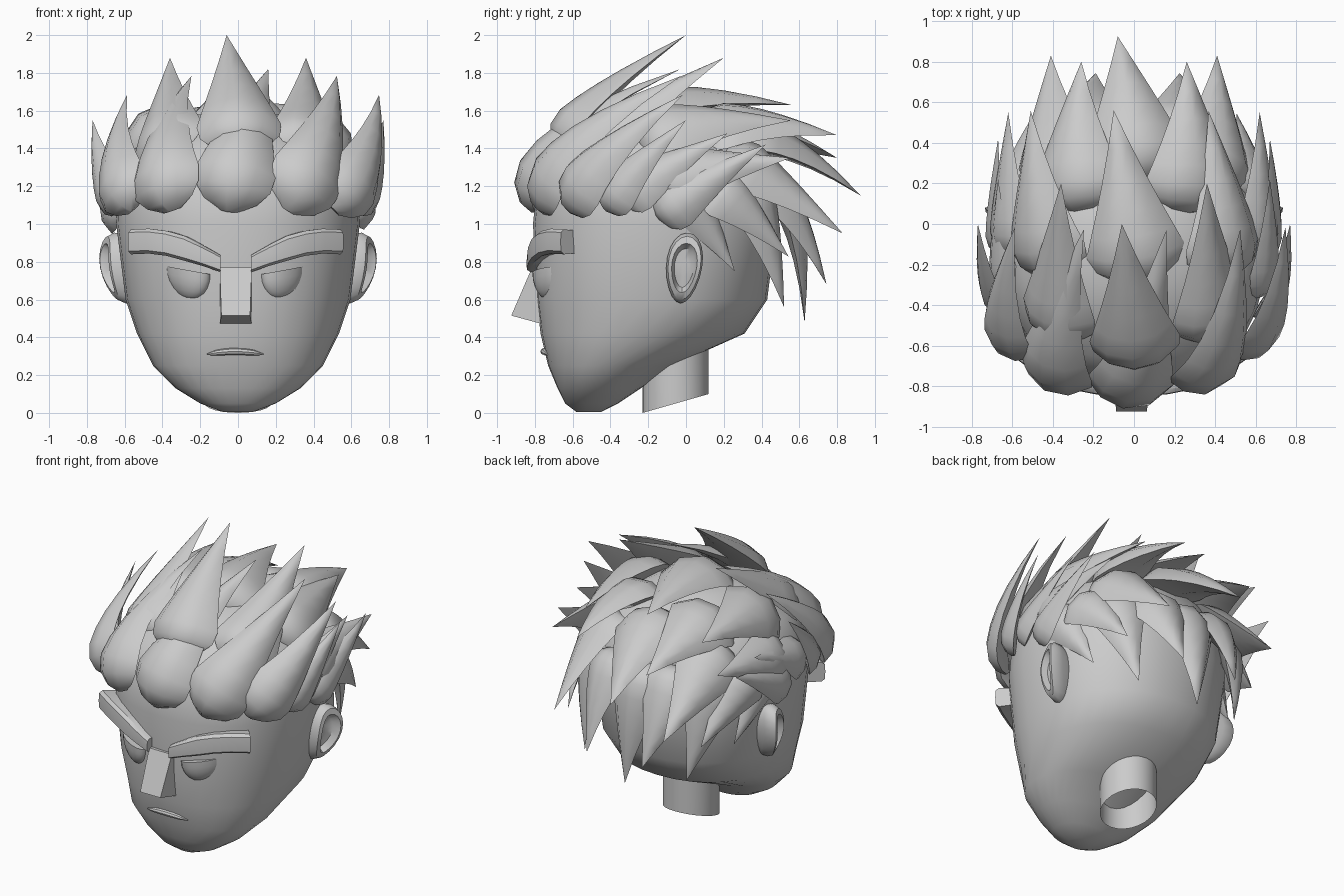
import bpy, bmesh, math
from mathutils import Vector as V

if "Cube" in bpy.data.objects:
    bpy.data.objects.remove(bpy.data.objects["Cube"])

CENTER = V((0, -0.12, 0.9))


def circle(n):
    return [(math.cos(2 * math.pi * i / n), math.sin(2 * math.pi * i / n)) for i in range(n)]


def loft(name, rings, angle=40, caps=True):
    """Skin a list of equally sized closed rings."""
    bm = bmesh.new()
    vs = [[bm.verts.new(p) for p in r] for r in rings]
    n = len(rings[0])
    for a, b in zip(vs, vs[1:]):
        for i in range(n):
            j = (i + 1) % n
            bm.faces.new((a[i], a[j], b[j], b[i]))
    if caps:
        bm.faces.new(vs[0])
        bm.faces.new(vs[-1])
    bmesh.ops.remove_doubles(bm, verts=bm.verts, dist=0.0005)
    bmesh.ops.recalc_face_normals(bm, faces=bm.faces)
    me = bpy.data.meshes.new(name)
    bm.to_mesh(me)
    bm.free()
    ob = bpy.data.objects.new(name, me)
    bpy.context.collection.objects.link(ob)
    bpy.ops.object.select_all(action='DESELECT')
    ob.select_set(True)
    bpy.context.view_layer.objects.active = ob
    bpy.ops.object.shade_smooth_by_angle(angle=math.radians(angle))
    return ob


# Head: horizontal oval slices (z, front y, back y, half width)
slices = [(.005, -.58, -.45, .08), (.05, -.64, -.36, .2), (.13, -.68, -.24, .33),
          (.25, -.73, -.07, .45), (.42, -.77, .31, .535), (.6, -.79, .43, .595),
          (1, -.81, .48, .645), (1.2, -.79, .47, .635), (1.4, -.68, .38, .55), (1.58, -.35, .1, .25)]
loft("head", [[V((w * math.copysign(abs(c) ** .9, c),
                  (f + b) / 2 + (b - f) / 2 * math.copysign(abs(s) ** .9, s), z))
               for c, s in circle(32)] for z, f, b, w in slices])

# Neck: open tube with a slanted lower end
loft("neck", [[V((.175 * c, -.055 + .175 * s, z + .05 * s)) for c, s in circle(24)]
              for z in (.05, .36)], caps=False)

# Nose: wedge
loft("nose", [[V((s * w - .012, y, z)) for w, y, z in
               ((.085, -.74, .77), (.085, -.815, .77), (.076, -.925, .515), (.085, -.76, .47))]
              for s in (-1, 1)], 20)

# Mouth: thin tapered strip
rings = []
for i in range(7):
    u = i / 3 - 1
    r = .004 + .017 * (1 - u * u) ** .5
    rings.append([V((-.015 + .15 * u, -.75 + .015 * u * u - r * c, .325 - .015 * u * u + r * .9 * q))
                  for c, q in circle(8)])
loft("mouth", rings)

BAR = [(-1, -.9), (.6, -1), (.95, -.75), (1, 0), (.95, .75), (.6, 1), (-1, .9)]
for side, s in (("left", -1), ("right", 1)):
    # Brows: thick bars arching up and wrapping round the forehead
    rings = []
    for i in range(6):
        u = i / 5
        x, y, z = .08 + .45 * u, -.785 + .165 * u ** 2.2, .79 + .12 * math.sin(u * 1.85)
        h, turn = .045 + .021 * min(1, 2.5 * u), s * .75 * u
        rings.append([V((s * x - .012 + .06 * a * math.sin(turn), y - .06 * a * math.cos(turn), z + h * b))
                      for a, b in BAR])
    loft(side + "_brow", rings, 35)

    # Eyes: flattened half balls under a slanted lid line
    rings = []
    for k in range(7):
        r, dz = math.cos(math.pi * k / 12), -math.sin(math.pi * k / 12)
        rings.append([V((s * (.25 + .12 * r * c) - .012, -.715 + .085 * r * q + .05 * r * c,
                         .755 + .155 * dz + .022 * r * c)) for c, q in circle(20)])
    loft(side + "_eye", rings)

    # Ears: raised rim around a hollow
    rings = []
    for size, x in ((.8, .55), (.98, .61), (1, .665), (.9, .7), (.7, .705), (.55, .66), (.25, .65)):
        ring = []
        for c, q in circle(20):
            y = .095 * c * size * (1 + .15 * q)
            ring.append(V((s * (x + .35 * y + .03 * q * size - .04 * q * q * size),
                           -.01 + y + .018 * q * size, .767 + .187 * q * size)))
        rings.append(ring)
    loft(side + "_ear", rings)

LOCK = [(-1, 0), (-.65, .65), (-.08, 1), (.55, .75), (1, 0), (0, -.3)]


def lock(name, root, tip, width, bow):
    """Leaf-shaped hair lock: swells outward near the root, then runs straight to a sharp point."""
    bend = root.lerp(tip, .24)
    ctrl = bend + (bend - CENTER).normalized() * bow * (tip - root).length
    rings = []
    for i in range(9):
        t = (i / 8) ** 1.3
        k = .25 + .75 * math.sin(t / .25 * math.pi / 2) ** .7 if t < .25 else 1 - ((t - .25) / .75) ** 1.15
        p = root * (1 - t) ** 2 + ctrl * 2 * t * (1 - t) + tip * t * t
        tan = ((ctrl - root) * (1 - t) + (tip - ctrl) * t).normalized()
        across = tan.cross(p - CENTER).normalized()
        out = across.cross(tan)
        rings.append([p + across * (a * k * width / 2) + out * (b * k * width * .3) for a, b in LOCK])
    loft(name, rings, 42)


def arc(mid, end, angle):
    """Point on a quarter-ellipse fan running from the middle to either side."""
    c = math.cos(angle)
    return V((end[0] * math.sin(angle), *(e + (m - e) * c for m, e in zip(mid, end[1:]))))


def hair_row(name, n, root_mid, root_end, tip_mid, tip_end, widths, bow, skew=0, zigzag=0):
    """Fan n locks from a root arc to a tip arc; alternate ones are lifted."""
    for i in range(n):
        a = (2 * i / (n - 1) - 1) * math.pi / 2
        c = math.cos(a)
        tip = arc(tip_mid, tip_end, a) + V((skew * c, 0, 0)) + V((0, .8, 1)) * zigzag * (-1) ** (i + 1)
        root = arc(root_mid, root_end, a) - V((skew * c * .3, 0, 0))
        lock(f"{name}_lock_{i + 1}", root, tip,
             widths[1] + (widths[0] - widths[1]) * c, bow * (.45 + .55 * c))


# Hair rows from the forehead over the crown and down to the nape
hair_row("fringe", 7, (-.79, 1.07), (.61, -.42, 1.08), (-.03, 1.82), (.77, 0, 1.55), (.44, .27), .3, .16)
hair_row("front_crown", 3, (-.66, 1.38), (.36, -.55, 1.35), (0, 2), (.36, .2, 1.88), (.46, .42), .1, -.06)
hair_row("crown", 5, (-.28, 1.5), (.56, -.16, 1.22), (.56, 1.63), (.62, .55, 1.35), (.5, .38), .17, -.1)
hair_row("back", 3, (.2, 1.42), (.37, .18, 1.34), (.925, 1.15), (.41, .83, .95), (.5, .46), .2, -.08)
hair_row("nape", 9, (.4, 1.22), (.58, -.04, 1.2), (.7, .57), (.54, .33, .84), (.42, .31), .17, .02, .09)

# Paired locks on the sides and upper back, slightly uneven left to right
for s in (-1, 1):
    for name, root, tip, width, bow in (
            ("lower_side", (.62, -.15, 1.04), (.67, .42, 1.36), .29, .08),
            ("upper_side", (.59, -.34, 1.13), (.67, .22, 1.42), .3, .08),
            ("upper_back", (.25, .06, 1.45), (.26, .8, 1.41), .48, .18)):
        lock(f"{name}_lock_{'right' if s > 0 else 'left'}", V((s * root[0], *root[1:])),
             V((s * tip[0], tip[1], tip[2] + .06 * s)), width, bow)
